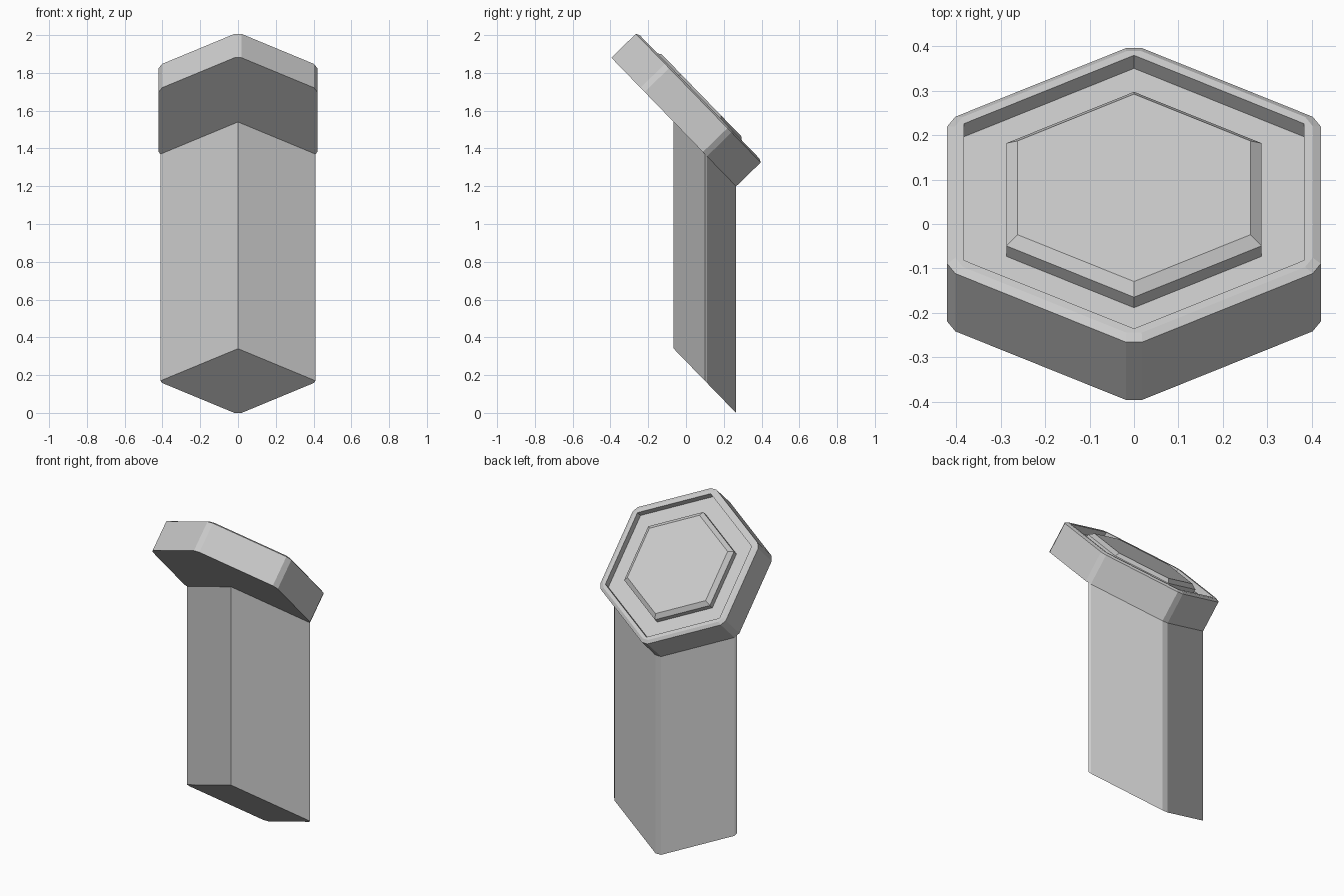
import bpy, bmesh
from math import cos, sin, radians, atan2
from mathutils import Vector

if "Cube" in bpy.data.objects:
    bpy.data.objects.remove(bpy.data.objects["Cube"])

# Tilted frame: origin at centre of the plate underside
TILT = atan2(0.68, 0.66)
ORIGIN = Vector((0, -0.065, 1.54))
UP_SLOPE = Vector((0, -cos(TILT), sin(TILT)))
NORMAL = Vector((0, sin(TILT), cos(TILT)))


def place(x, v, h=0.0):
    return ORIGIN + Vector((x, 0, 0)) + UP_SLOPE * v + NORMAL * h


def hexagon(half_width, clip):
    """Pointy-top hexagon, each corner cut back by clip along its edges."""
    r = half_width / cos(radians(30))
    c = [Vector((r * cos(radians(90 + 60 * i)), r * sin(radians(90 + 60 * i)))) for i in range(6)]
    pts = []
    for i in range(6):
        for n in (c[i - 1], c[(i + 1) % 6]):
            pts.append(c[i] + (n - c[i]).normalized() * clip)
    return pts


def make(name, bm):
    bmesh.ops.remove_doubles(bm, verts=bm.verts, dist=1e-5)
    bmesh.ops.recalc_face_normals(bm, faces=bm.faces)
    me = bpy.data.meshes.new(name)
    bm.to_mesh(me)
    bm.free()
    ob = bpy.data.objects.new(name, me)
    bpy.context.collection.objects.link(ob)


def loft(name, rings):
    bm = bmesh.new()
    loops = [[bm.verts.new(p) for p in ring] for ring in rings]
    for a, b in zip(loops, loops[1:]):
        n = len(a)
        for i in range(n):
            j = (i + 1) % n
            bm.faces.new((a[i], a[j], b[j], b[i]))
    bm.faces.new(loops[0])
    bm.faces.new(loops[-1])
    make(name, bm)


# Hexagonal plate: chamfered rim, recessed floor, raised bevelled centre
# (half width, corner clip, height)
steps = [(0.42, 0.021, 0.0), (0.42, 0.021, 0.181), (0.402, 0.02, 0.191),
         (0.382, 0.0, 0.191), (0.382, 0.0, 0.15), (0.287, 0.0, 0.15),
         (0.287, 0.0, 0.183), (0.262, 0.0, 0.204)]
loft("hex_plate", [[place(p.x, p.y, h) for p in hexagon(w, c)] for w, c, h in steps])

# Column: lower rhombus of the hexagon dropped straight down
R = 0.474
side = (R * cos(radians(30)), -R / 2)
clips = [p for p in hexagon(0.42, 0.021) if p.x > 0 and p.y < side[1] - 0.001]
half = [side] + sorted(((p.x, p.y) for p in clips), key=lambda p: -p[1])
outline = [(0, 0)] + half + [(-x, v) for x, v in reversed(half)]
top = [place(x, v) for x, v in outline]
loft("column", [[p - Vector((0, 0, 1.2)) for p in top], top])
